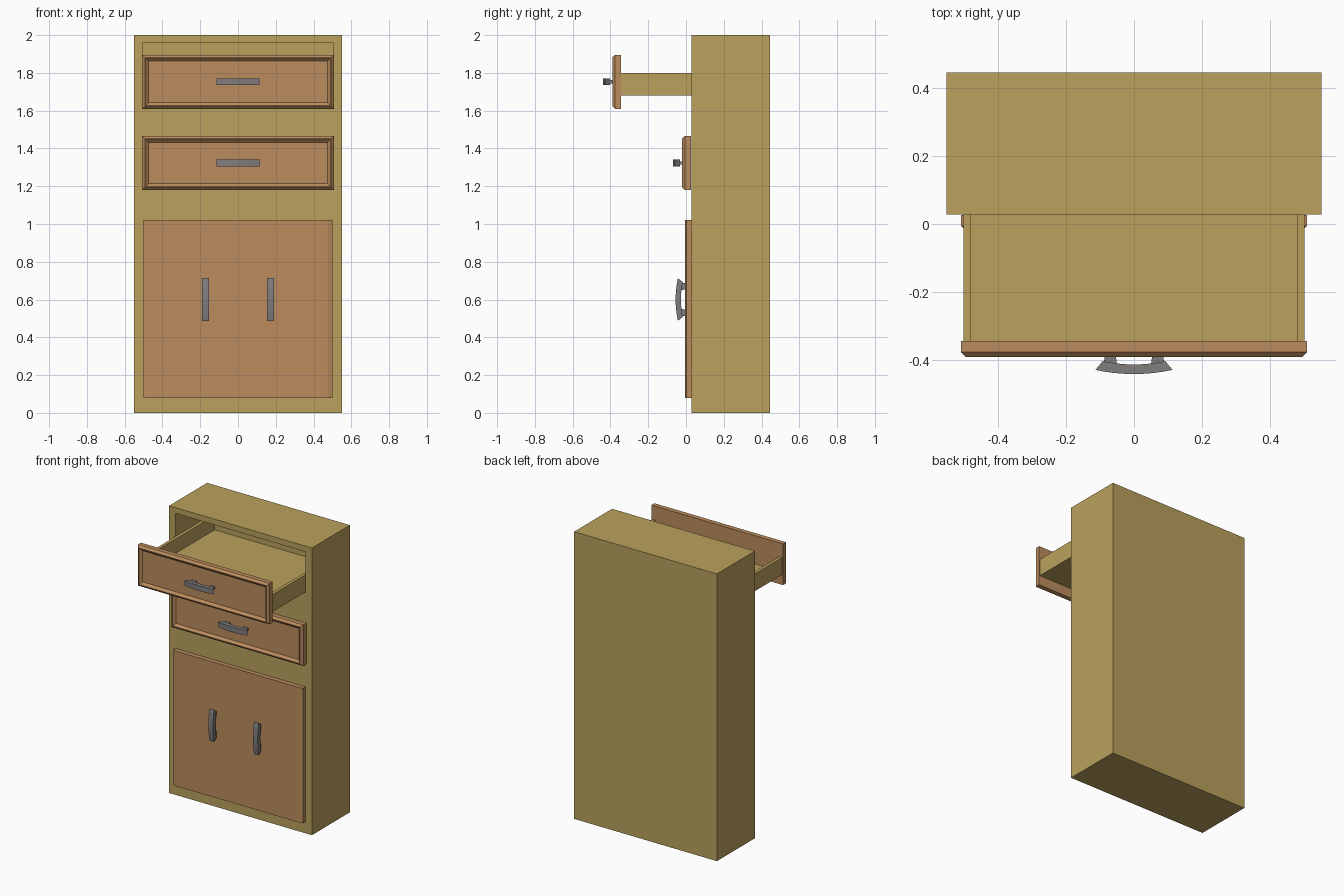
import bpy, bmesh, math
from mathutils import Matrix

if "Cube" in bpy.data.objects:
    bpy.data.objects.remove(bpy.data.objects["Cube"])


def material(name, col):
    m = bpy.data.materials.new(name)
    m.diffuse_color = (*col, 1)
    m.use_nodes = True
    m.node_tree.nodes["Principled BSDF"].inputs["Base Color"].default_value = m.diffuse_color
    return m


OAK = material("oak", (0.49, 0.355, 0.108))
CHERRY = material("cherry", (0.50, 0.265, 0.11))
METAL = material("metal", (0.22, 0.205, 0.21))


def finish(name, bm, mat):
    bmesh.ops.recalc_face_normals(bm, faces=bm.faces)
    me = bpy.data.meshes.new(name)
    bm.to_mesh(me)
    bm.free()
    ob = bpy.data.objects.new(name, me)
    bpy.context.collection.objects.link(ob)
    if mat:
        me.materials.append(mat)
    return ob


def box(bm, x0, x1, y0, y1, z0, z1):
    m = Matrix.Translation(((x0 + x1) / 2, (y0 + y1) / 2, (z0 + z1) / 2))
    bmesh.ops.create_cube(bm, size=1, matrix=m @ Matrix.Diagonal((x1 - x0, y1 - y0, z1 - z0, 1)))


def extrude_xy(bm, pts, z0, z1):
    """Prism from an outline in plan."""
    lo = [bm.verts.new((x, y, z0)) for x, y in pts]
    hi = [bm.verts.new((x, y, z1)) for x, y in pts]
    bm.faces.new(lo)
    bm.faces.new(hi)
    for i in range(len(pts)):
        j = (i + 1) % len(pts)
        bm.faces.new((lo[i], lo[j], hi[j], hi[i]))


def stepped_panel(name, x0, x1, z0, z1, steps):
    """Panel from nested rectangles: steps are (inset, y), back to front."""
    bm = bmesh.new()
    rings = [[bm.verts.new(p) for p in ((x0 + d, y, z0 + d), (x1 - d, y, z0 + d),
                                        (x1 - d, y, z1 - d), (x0 + d, y, z1 - d))]
             for d, y in steps]
    for a, b in zip(rings, rings[1:]):
        for i in range(4):
            j = (i + 1) % 4
            bm.faces.new((a[i], a[j], b[j], b[i]))
    bm.faces.new(rings[0])
    bm.faces.new(rings[-1])
    return finish(name, bm, CHERRY)


def handle(name, loc, upright=False):
    """Bowed bar with two short posts; local y = 0 is the panel face."""
    bm = bmesh.new()
    n = 8
    ts = [-1 + 2 * i / n for i in range(n + 1)]
    outer = [(0.113 * t, -0.05 + 0.012 * t * t) for t in ts]
    inner = [(0.092 * t, -0.022 + 0.010 * t * t) for t in reversed(ts)]
    extrude_xy(bm, outer + inner, -0.018, 0.018)
    for s in (-1, 1):
        extrude_xy(bm, [(s * 0.055, 0.016), (s * 0.085, 0.016),
                        (s * 0.088, -0.018), (s * 0.05, -0.022)], -0.009, 0.009)
    ob = finish(name, bm, METAL)
    ob.location = loc
    if upright:
        ob.rotation_euler.y = math.radians(90)
    return ob


# carcass with the open drawer bay cut out
bm = bmesh.new()
box(bm, -0.55, 0.55, 0.028, 0.445, 0, 2)
carcass = finish("carcass", bm, OAK)
bm = bmesh.new()
box(bm, -0.502, 0.502, -0.1, 0.43, 1.675, 1.96)
cutter = finish("bay_cutter", bm, OAK)
cutter.hide_render = True
mod = carcass.modifiers.new("bay", "BOOLEAN")
mod.object = cutter
mod.solver = "EXACT"
bpy.context.view_layer.objects.active = carcass
bpy.ops.object.modifier_apply(modifier="bay")
bpy.data.objects.remove(cutter)

# drawer fronts: chamfered rim around a sunken field, each with a handle
for label, y, z in (("upper", -0.39, 1.753), ("lower", -0.02, 1.323)):
    stepped_panel(label + "_drawer_front", -0.507, 0.507, z - 0.143, z + 0.143,
                  [(0, y + 0.047), (0, y + 0.014), (0.014, y), (0.018, y), (0.034, y + 0.015)])
    handle(label + "_drawer_handle", (0, y, z))

# tray of the pulled-out drawer
bm = bmesh.new()
for s in (-1, 1):
    box(bm, *sorted((s * 0.478, s * 0.5)), -0.345, 0.425, 1.68, 1.80)
box(bm, -0.478, 0.478, -0.345, 0.425, 1.68, 1.70)
finish("drawer_tray", bm, OAK)

# pair of doors with upright handles
for label, s in (("left", -1), ("right", 1)):
    bm = bmesh.new()
    extrude_xy(bm, [(0, 0.03), (s * 0.5, 0.03), (s * 0.5, 0.003),
                    (s * 0.475, -0.005), (0, -0.003)], 0.08, 1.02)
    finish(label + "_door", bm, CHERRY)
    handle(label + "_door_handle", (s * 0.172, -0.005, 0.6), True)
